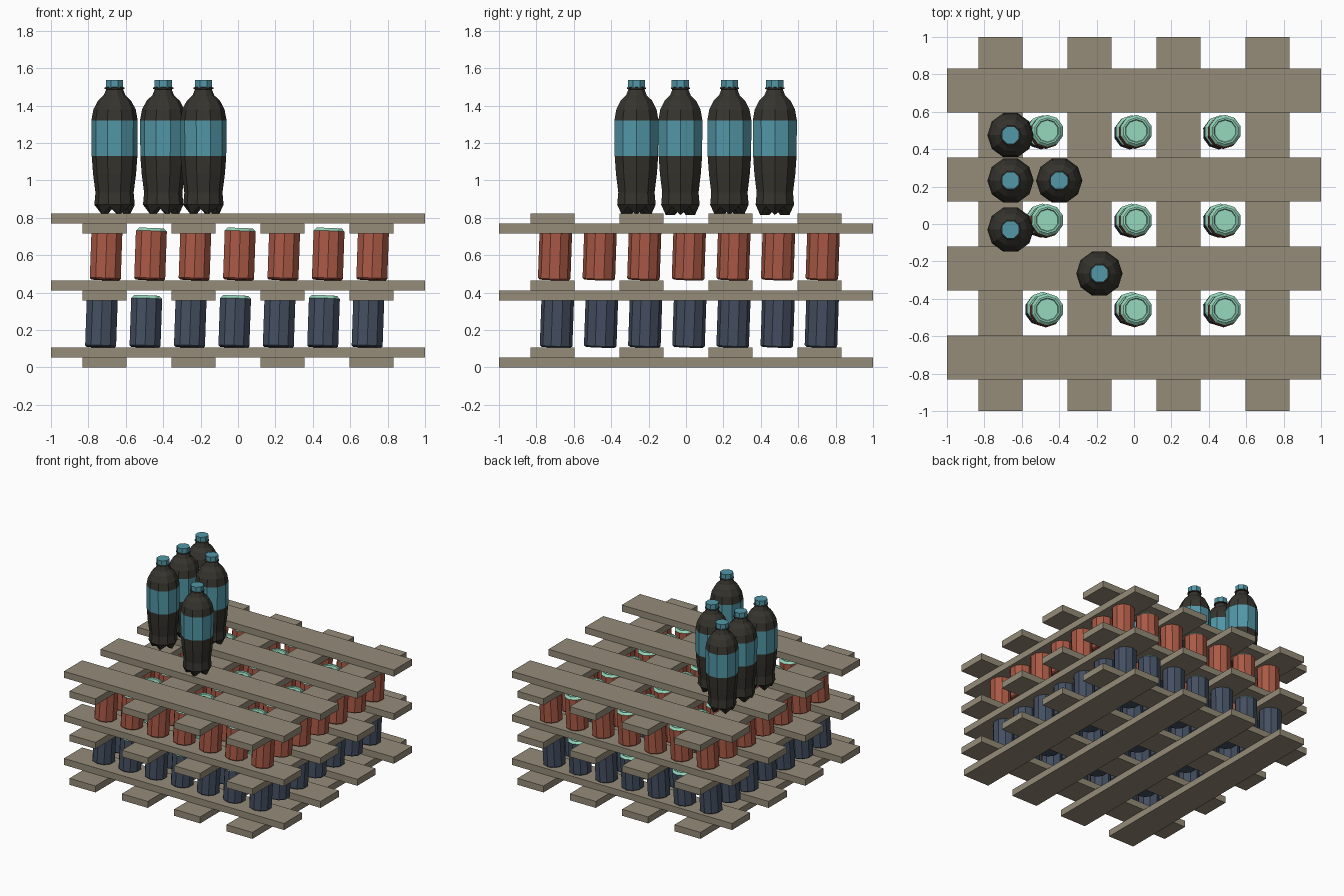
import bpy, bmesh, math
from mathutils import Vector

if "Cube" in bpy.data.objects:
    bpy.data.objects.remove(bpy.data.objects["Cube"])


def material(name, rgb):
    m = bpy.data.materials.new(name)
    m.diffuse_color = (*rgb, 1)
    m.use_nodes = True
    m.node_tree.nodes["Principled BSDF"].inputs["Base Color"].default_value = m.diffuse_color
    return m


WOOD = material("weathered wood", (0.30, 0.26, 0.19))
RED = material("rust red", (0.40, 0.10, 0.06))
NAVY = material("slate navy", (0.058, 0.078, 0.12))
MINT = material("mint lid", (0.30, 0.67, 0.50))
DARK = material("dark bottle", (0.036, 0.034, 0.027))
TEAL = material("teal label", (0.085, 0.31, 0.39))


def place(name, mesh, loc, rot=(0, 0, 0)):
    ob = bpy.data.objects.new(name, mesh)
    ob.location, ob.rotation_euler = loc, rot
    bpy.context.collection.objects.link(ob)
    return ob


def to_mesh(bm, name, mats):
    bmesh.ops.recalc_face_normals(bm, faces=bm.faces)
    me = bpy.data.meshes.new(name)
    bm.to_mesh(me)
    bm.free()
    for m in mats:
        me.materials.append(m)
    return me


def lathe(bm, profile, sides, turn=0.0, lift=None):
    """Rings of (radius, z, material) from bottom to top, closed at both ends."""
    rings = []
    for r, z, mat in profile:
        ring = []
        for k in range(sides):
            a = 2 * math.pi * k / sides + turn
            dz = lift(k, z) if lift else 0
            ring.append(bm.verts.new((r * math.cos(a), r * math.sin(a), z + dz)))
        rings.append(ring)
    for i in range(len(rings) - 1):
        for k in range(sides):
            j = (k + 1) % sides
            f = bm.faces.new((rings[i][k], rings[i][j], rings[i + 1][j], rings[i + 1][k]))
            f.material_index = profile[i][2]
    bm.faces.new(rings[0][::-1]).material_index = profile[0][2]
    bm.faces.new(rings[-1]).material_index = profile[-1][2]


def box(bm, centre, size):
    vs = bmesh.ops.create_cube(bm, size=1)["verts"]
    for v in vs:
        v.co = Vector(centre) + Vector(a * b for a, b in zip(v.co, size))


# Pallets: four slats along y under four slats along x
T = 0.0535
bm = bmesh.new()
for p in (-0.713, -0.238, 0.238, 0.713):
    box(bm, (p, 0, T / 2), (0.236, 2, T))
    box(bm, (0, p, T * 1.5), (2, 0.236, T))
pallet = to_mesh(bm, "pallet", [WOOD])
for name, z in (("bottom", 0), ("middle", 0.358), ("top", 0.716)):
    place(name + "_pallet", pallet, (0, 0, z))


# Cans: body, green shoulder, recessed lid and pull tab
def can_mesh(name, body):
    bm = bmesh.new()
    lathe(bm, [(0.078, -0.138, 0), (0.087, -0.130, 0), (0.087, 0.122, 1), (0.071, 0.138, 1),
               (0.062, 0.138, 1), (0.058, 0.130, 1)], 10, turn=math.pi / 10)
    n = len(bm.faces)
    box(bm, (0, -0.012, 0.132), (0.022, 0.045, 0.008))
    bm.faces.ensure_lookup_table()
    for f in bm.faces[n:]:
        f.material_index = 1
    return to_mesh(bm, name, [body, MINT])


tilt = (math.radians(-2), math.radians(2), 0)
layers = (("navy_can", NAVY, -0.73, 0.2375, -0.69, 0.236, 0.246),
          ("red_can", RED, -0.705, 0.2375, -0.70, 0.2385, 0.606))
for name, mat, x0, dx, y0, dy, z in layers:
    me = can_mesh(name, mat)
    for i in range(7):
        for j in range(7):
            place(f"{name}_{i}_{j}", me, (x0 + dx * i, y0 + dy * j, z), tilt)


# Bottles: five-footed base, waist, label band, shoulder, neck ring and cap
def foot_lift(k, z):
    return 0.045 if k % 2 and z < 0.02 else 0


bm = bmesh.new()
lathe(bm, [(0.035, 0.035, 0), (0.05, 0.0, 0), (0.082, 0.0, 0), (0.108, 0.055, 0),
           (0.102, 0.12, 0), (0.115, 0.22, 0), (0.122, 0.315, 1), (0.124, 0.505, 0),
           (0.113, 0.565, 0), (0.088, 0.612, 0), (0.058, 0.640, 0), (0.045, 0.672, 0),
           (0.054, 0.674, 0), (0.054, 0.682, 0), (0.045, 0.684, 0)],
      10, lift=foot_lift)
lathe(bm, [(0.05, 0.682, 1), (0.05, 0.722, 1)], 8, turn=math.pi / 8)
bottle = to_mesh(bm, "bottle", [DARK, TEAL])
for i, (x, y) in enumerate([(-0.66, 0.475), (-0.66, 0.232), (-0.66, -0.03),
                            (-0.40, 0.232), (-0.185, -0.265)]):
    place(f"bottle_{i}", bottle, (x, y, 0.815))
